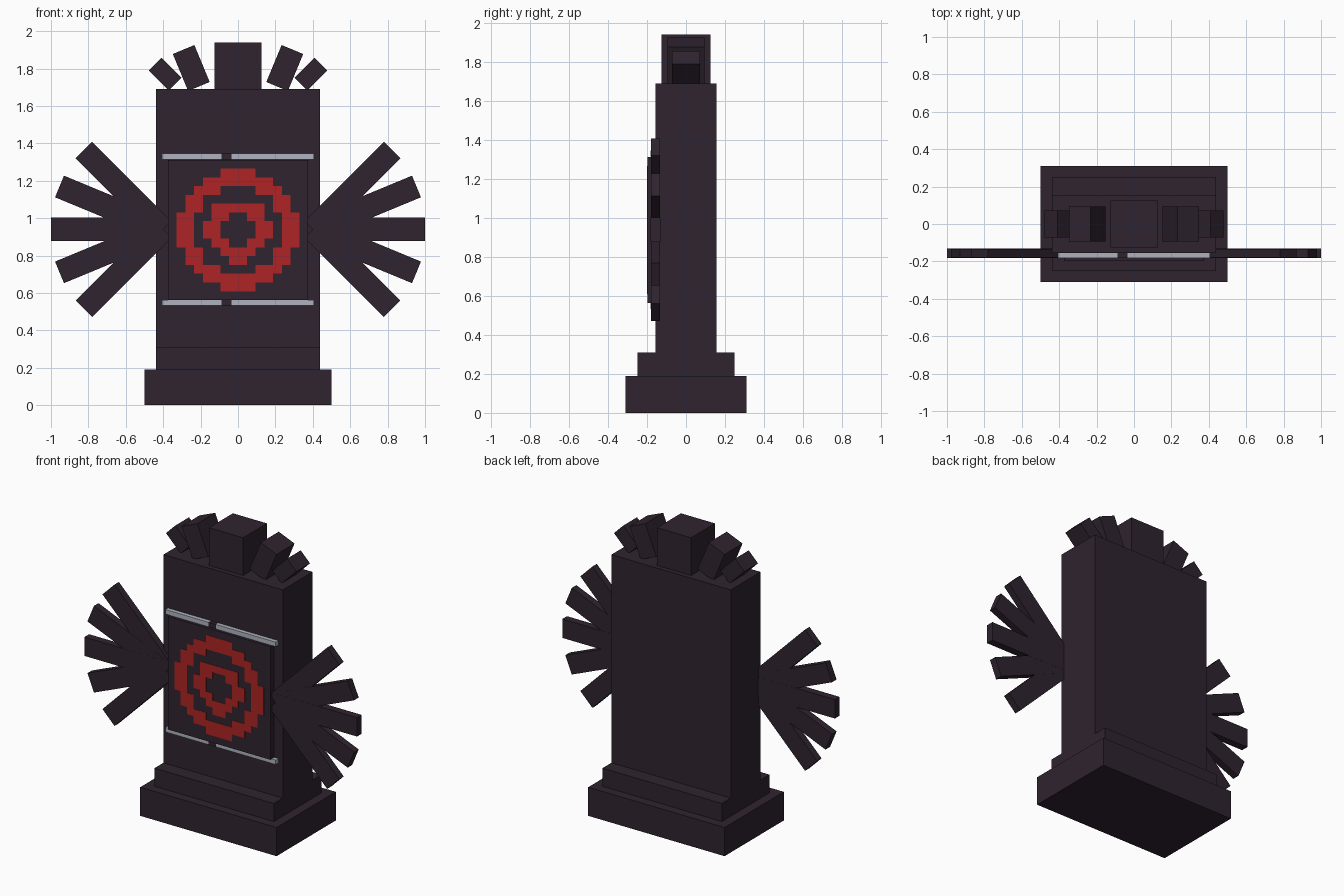
import bpy, bmesh, math
from mathutils import Matrix, Vector

if "Cube" in bpy.data.objects:
    bpy.data.objects.remove(bpy.data.objects["Cube"])


def material(name, color):
    m = bpy.data.materials.new(name)
    m.diffuse_color = (*color, 1)
    m.use_nodes = True
    m.node_tree.nodes["Principled BSDF"].inputs["Base Color"].default_value = m.diffuse_color
    return m


DARK = material("dark_plum", (0.028, 0.017, 0.028))
RED = material("red", (0.42, 0.017, 0.018))
GREY = material("pale_grey", (0.43, 0.45, 0.52))


def finish(name, bm, *mats):
    bmesh.ops.recalc_face_normals(bm, faces=bm.faces)
    me = bpy.data.meshes.new(name)
    bm.to_mesh(me)
    bm.free()
    for m in mats:
        me.materials.append(m)
    ob = bpy.data.objects.new(name, me)
    bpy.context.collection.objects.link(ob)
    return ob


def box(name, x, y, z, mat=DARK, tilt=0.0, pivot=(0, 0, 0)):
    """Box from (min, max) ranges, tilted about the y axis, moved to pivot."""
    bm = bmesh.new()
    bmesh.ops.create_cube(bm, size=1)
    size = [r[1] - r[0] for r in (x, y, z)]
    mid = [(r[1] + r[0]) / 2 for r in (x, y, z)]
    bm.transform(Matrix.Translation(pivot) @ Matrix.Rotation(math.radians(tilt), 4, 'Y')
                 @ Matrix.Translation(mid) @ Matrix.Diagonal((*size, 1)))
    return finish(name, bm, mat)


# Stepped base and column
box("base", (-0.5, 0.5), (-0.31, 0.31), (0, 0.19))
box("base_step", (-0.4375, 0.4375), (-0.25, 0.25), (0.19, 0.31))
box("column", (-0.4375, 0.4375), (-0.156, 0.156), (0.31, 1.69))

# Crown of blocks fanning outward
box("crown_centre", (-0.125, 0.125), (-0.125, 0.125), (1.69, 1.94))
for side, label in ((-1, "left"), (1, "right")):
    box(f"crown_inner_{label}", (-0.0625, 0.0625), (-0.094, 0.094), (-0.107, 0.107),
        tilt=side * 22.5, pivot=(side * 0.25, 0, 1.803))
    box(f"crown_outer_{label}", (-0.048, 0.048), (-0.072, 0.072), (-0.076, 0.076),
        tilt=side * 45, pivot=(side * 0.39, 0, 1.77))

    # Five feathers fanning from each side
    for i, angle in enumerate((-45, -22.5, 0, 22.5, 45)):
        eps = 0.0006 * abs(i - 2)
        span = (0, 0.6) if side > 0 else (-0.6, 0)
        box(f"feather_{label}_{i + 1}", span, (-0.181 + eps, -0.132 - eps), (-0.0625, 0.0625),
            tilt=angle, pivot=(side * 0.4, 0, 0.94))

# Front panel body
PANEL_Y, BOTTOM, TOP, CELL = -0.197, 0.5625, 1.3125, 0.75 / 16
box("panel", (-0.375, 0.375), (PANEL_Y, -0.15), (BOTTOM, TOP))

# Red stepped rings: filled column spans for each row of a 16 x 16 grid
RINGS = {
    1: [(6, 9)], 2: [(4, 11)], 3: [(3, 5), (10, 12)], 4: [(2, 3), (12, 13)],
    5: [(2, 3), (5, 10), (12, 13)], 6: [(1, 2), (5, 6), (9, 10), (13, 14)],
    7: [(1, 2), (4, 5), (10, 11), (13, 14)], 8: [(1, 2), (4, 5), (10, 11), (13, 14)],
    9: [(1, 2), (5, 6), (9, 10), (13, 14)], 10: [(2, 3), (6, 9), (12, 13)],
    11: [(2, 3), (7, 8), (12, 13)], 12: [(3, 5), (10, 12)], 13: [(4, 11)], 14: [(6, 9)],
}
bm = bmesh.new()
for row, spans in RINGS.items():
    for first, last in spans:
        for col in range(first, last + 1):
            x, z = -0.375 + col * CELL, TOP - row * CELL
            bm.faces.new([bm.verts.new(Vector((x + dx * CELL, PANEL_Y, z - dz * CELL)))
                          for dx, dz in ((0, 0), (0, 1), (1, 1), (1, 0))])
bmesh.ops.remove_doubles(bm, verts=bm.verts, dist=0.001)
solid = bmesh.ops.extrude_face_region(bm, geom=bm.faces[:])
bmesh.ops.translate(bm, vec=(0, -0.002, 0),
                    verts=[g for g in solid["geom"] if isinstance(g, bmesh.types.BMVert)])
finish("target_rings", bm, RED)

# Rods above and below the panel, each broken by a dark segment
for label, z in (("upper", 1.33), ("lower", 0.548)):
    zr, yr = (z - 0.015, z + 0.015), (-0.183, -0.15)
    box(f"rod_{label}_left", (-0.405, -0.088), yr, zr, GREY)
    box(f"rod_{label}_gap", (-0.088, -0.035), yr, zr, DARK)
    box(f"rod_{label}_right", (-0.035, 0.405), yr, zr, GREY)
